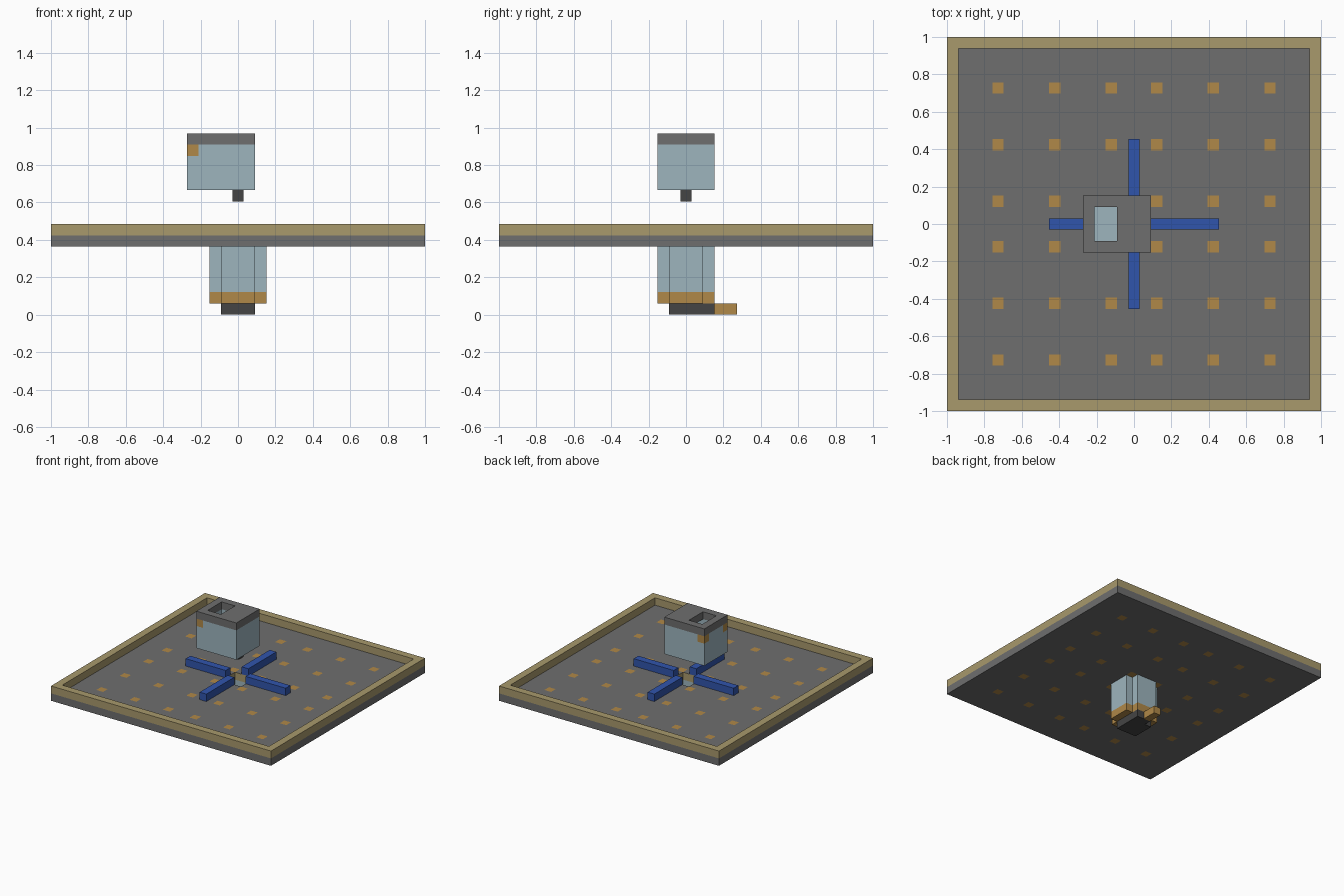
import bpy
import bmesh
from mathutils import Vector

if "Cube" in bpy.data.objects:
    bpy.data.objects.remove(bpy.data.objects["Cube"], do_unlink=True)

U = 2 / 33  # edge of one building block
COLOURS = {
    "stone_grey": (0.156, 0.156, 0.156),
    "dark_iron": (0.058, 0.058, 0.058),
    "pale_glass": (0.337, 0.462, 0.515),
    "amber": (0.434, 0.25, 0.065),
    "plank_beige": (0.392, 0.319, 0.15),
    "water_blue": (0.03, 0.089, 0.413),
}
NAMES = list(COLOURS)
MATS = []
for name, rgb in COLOURS.items():
    m = bpy.data.materials.new(name)
    m.use_nodes = True
    m.diffuse_color = (*rgb, 1)
    bsdf = m.node_tree.nodes["Principled BSDF"]
    bsdf.inputs["Base Color"].default_value = (*rgb, 1)
    bsdf.inputs["Roughness"].default_value = 0.9
    MATS.append(m)

AXES = [Vector(a) for a in ((1, 0, 0), (0, 1, 0), (0, 0, 1))]


def blocks(name, xs, ys, zs, colour, solid=lambda x, y, z: True):
    """Outer skin of the solid blocks in inclusive index ranges;
    colour is a name or a rule giving a name for a block and face normal."""
    cells = {(x, y, z)
             for x in range(xs[0], xs[1] + 1)
             for y in range(ys[0], ys[1] + 1)
             for z in range(zs[0], zs[1] + 1) if solid(x, y, z)}
    rule = colour if callable(colour) else (lambda c, n: colour)
    bm = bmesh.new()
    used = []
    for c in sorted(cells):
        centre = Vector(c) + AXES[2] / 2
        for i in range(3):
            for s in (-1, 1):
                n = AXES[i] * s
                if tuple(int(v) for v in Vector(c) + n) in cells:
                    continue
                a, b = AXES[(i + 1) % 3] / 2, AXES[(i + 2) % 3] / 2 * s
                mid = centre + n / 2
                corners = (mid - a - b, mid + a - b, mid + a + b, mid - a + b)
                face = bm.faces.new([bm.verts.new(p * U) for p in corners])
                key = rule(c, n)
                if key not in used:
                    used.append(key)
                face.material_index = used.index(key)
    bmesh.ops.remove_doubles(bm, verts=bm.verts, dist=U / 100)
    me = bpy.data.meshes.new(name)
    bm.to_mesh(me)
    bm.free()
    for key in used:
        me.materials.append(MATS[NAMES.index(key)])
    ob = bpy.data.objects.new(name, me)
    bpy.context.collection.objects.link(ob)
    return ob


# Platform floor with a central shaft and a pattern of amber lamps
LAMPS = (2, 7, 12)


def floor_colour(c, n):
    if abs(c[0]) in LAMPS and abs(c[1]) in LAMPS:
        return "amber"
    if n.z == 0 and max(abs(c[0]), abs(c[1])) < 3:
        return "plank_beige"
    return "stone_grey"


blocks("platform_floor", (-16, 16), (-16, 16), (6, 6), floor_colour,
       lambda x, y, z: max(abs(x), abs(y)) > 1)

# Raised rim around the platform
blocks("platform_rim", (-16, 16), (-16, 16), (7, 7), "plank_beige",
       lambda x, y, z: max(abs(x), abs(y)) == 16)

# Four water channels pointing at the shaft
for side, s in (("left", 1), ("right", -1)):
    blocks(side + "_channel", sorted((2 * s, 7 * s)), (0, 0), (7, 7), "water_blue")
for side, s in (("back", 1), ("front", -1)):
    blocks(side + "_channel", (0, 0), sorted((2 * s, 7 * s)), (7, 7), "water_blue")


# Shaft walls below the floor: a square tube without its corners
def shaft(x, y, z):
    return max(abs(x), abs(y)) == 2 and min(abs(x), abs(y)) < 2


blocks("shaft_glass", (-2, 2), (-2, 2), (2, 5), "pale_glass", shaft)
blocks("shaft_base_ring", (-2, 2), (-2, 2), (1, 1), "amber", shaft)

# Collector under the shaft, with outlet and storage box behind
blocks("collector", (-1, 1), (-1, 2), (0, 0), "dark_iron",
       lambda x, y, z: y < 2 or x >= 0)
blocks("storage_box", (0, 0), (3, 4), (0, 0), "amber")


# Floating cabin: glass tub with amber corner lamps
def cabin_colour(c, n):
    return "amber" if c[0] == -4 and abs(c[1]) == 2 and c[2] == 14 else "pale_glass"


blocks("cabin_glass", (-4, 1), (-2, 2), (11, 14), cabin_colour,
       lambda x, y, z: z == 11 or x in (-4, 1) or abs(y) == 2)

# Cabin roof with a hatch, and the spout below
blocks("cabin_roof", (-4, 1), (-2, 2), (15, 15), "stone_grey",
       lambda x, y, z: not (x in (-3, -2) and abs(y) < 2))
blocks("cabin_spout", (0, 0), (0, 0), (10, 10), "dark_iron")
